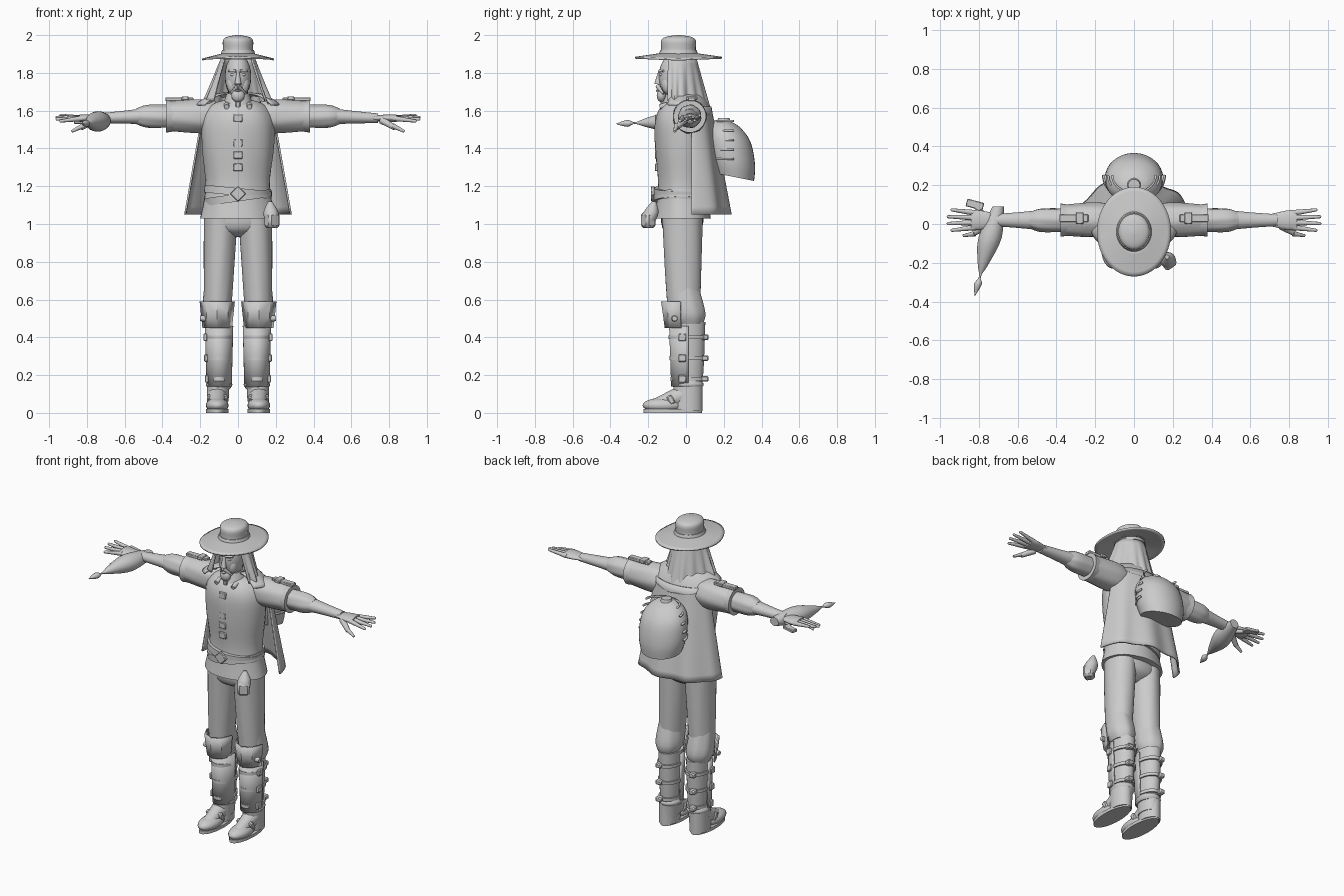
import bpy, bmesh, math
from math import sin, cos, pi
from mathutils import Vector, Matrix

if "Cube" in bpy.data.objects:
    bpy.data.objects.remove(bpy.data.objects["Cube"], do_unlink=True)

GREY = (0.6, 0.6, 0.6, 1)
clay = bpy.data.materials.new("plain_grey")
clay.use_nodes = True
clay.diffuse_color = GREY
clay.node_tree.nodes["Principled BSDF"].inputs["Base Color"].default_value = GREY

# Shared centres: (x, y) for upright parts, (y, z) for arms
HEAD, BODY, PACK = (0, -.04), (0, -.02), (0, .25)
ARM, WRIST = (.02, 1.57), (.02, 1.56)
HIP, KNEE, SHIN = (.09, -.02), (.11, -.01), (.1, .01)


def finish(name, bm, angle=40, thick=0):
    bmesh.ops.recalc_face_normals(bm, faces=bm.faces)
    mesh = bpy.data.meshes.new(name)
    bm.to_mesh(mesh)
    bm.free()
    mesh.materials.append(clay)
    ob = bpy.data.objects.new(name, mesh)
    bpy.context.collection.objects.link(ob)
    if thick:
        mod = ob.modifiers.new("thickness", "SOLIDIFY")
        mod.thickness, mod.offset = thick, 0
    bpy.ops.object.select_all(action="DESELECT")
    ob.select_set(True)
    bpy.context.view_layer.objects.active = ob
    bpy.ops.object.shade_smooth_by_angle(angle=math.radians(angle))
    return ob


def smooth_rows(rows, steps):
    """Catmull-Rom interpolation between profile points."""
    last = len(rows) - 1
    out = []
    for i in range(last):
        a, b, c, d = [Vector(rows[min(max(j, 0), last)]) for j in range(i - 1, i + 3)]
        for k in range(steps):
            t = k / steps
            out.append(b + t / 2 * (c - a + t * (2*a - 5*b + 4*c - d + t * (3*(b - c) + d - a))))
    return out + [Vector(rows[last])]


def loft(name, at, rows, side=1, axis="Z", flat=1, to=None, fold=0, shear=0, seg=32, steps=4):
    """Rows are (position, radius) along an axis; the centre runs from at to to."""
    bm = bmesh.new()
    start, end = Vector(at), Vector(to or at)
    first, last = rows[0][0], rows[-1][0]
    rings = []
    for t, radius in smooth_rows(rows, steps):
        centre = start.lerp(end, (t - first) / (last - first))
        ring = []
        for k in range(seg):
            w = 2 * pi * k / seg
            r = radius * (1 + fold * sin(7 * w + 9 * t))
            u, v = centre.x + r * cos(w), centre.y + r * flat * sin(w)
            x, y, z = {"X": (t, u, v), "Y": (u, t, v), "Z": (u, v, t)}[axis]
            ring.append(bm.verts.new((x * side, y, z - shear * (y - centre.y))))
        rings.append(ring)
    for p, q in zip(rings, rings[1:]):
        for k in range(seg):
            n = (k + 1) % seg
            bm.faces.new((p[k], p[n], q[n], q[k]))
    bm.faces.new(rings[0])
    bm.faces.new(rings[-1])
    return finish(name, bm)


def sheet(name, func, nu, nv, thick=.01, angle=60):
    """Cloth or plate from func(u, v), u in -1..1 and v in 0..1."""
    bm = bmesh.new()
    grid = [[bm.verts.new(func(2 * i / nu - 1, j / nv)) for j in range(nv + 1)] for i in range(nu + 1)]
    for p, q in zip(grid, grid[1:]):
        for j in range(nv):
            bm.faces.new((p[j], q[j], q[j + 1], p[j + 1]))
    bmesh.ops.remove_doubles(bm, verts=bm.verts, dist=.0001)
    return finish(name, bm, angle, thick)


def band(name, at, low, high, side=1, flat=1, sweep=1.6, panels=20, angle=40):
    """Front-facing curved plate between two (height, radius) edges."""
    def surface(u, v):
        z, r = Vector(low).lerp(Vector(high), v)
        return side * (at[0] + r * sin(sweep * u)), at[1] - r * flat * cos(sweep * u), z
    return sheet(name, surface, panels, 2, angle=angle)


def rod(name, start, end, r1, r2, seg=12):
    p, q = Vector(start), Vector(end)
    bm = bmesh.new()
    turn = (q - p).to_track_quat("Z", "Y").to_matrix().to_4x4()
    bmesh.ops.create_cone(bm, cap_ends=True, segments=seg, radius1=r1, radius2=r2,
                          depth=(q - p).length, matrix=Matrix.Translation((p + q) / 2) @ turn)
    return finish(name, bm)


def ball(name, loc, size):
    bm = bmesh.new()
    place = Matrix.Translation(loc) @ Matrix.Diagonal((*size, 1))
    bmesh.ops.create_uvsphere(bm, u_segments=24, v_segments=12, radius=1, matrix=place)
    return finish(name, bm)


def box(name, loc, size, axis="Z", turn=0):
    bm = bmesh.new()
    place = Matrix.Translation(loc) @ Matrix.Rotation(math.radians(turn), 4, axis)
    bmesh.ops.create_cube(bm, size=1, matrix=place @ Matrix.Diagonal((*size, 1)))
    bmesh.ops.bevel(bm, geom=bm.edges[:], offset=min(size) / 5, segments=1, affect="EDGES")
    return finish(name, bm)


# Hat
def brim(u, v):
    w, reach = pi * u, .4 + .6 * v
    return .19 * reach * cos(w), HEAD[1] + .23 * reach * sin(w), 1.9 - .03 * v + .01 * v * abs(sin(w))


sheet("hat_brim", brim, 48, 6)
loft("hat_crown", HEAD, [(1.87, .09), (1.92, .08), (1.97, .08), (1.99, .06), (2, .01)], flat=1.15)
loft("hat_band", HEAD, [(1.89, .095), (1.92, .085)], flat=1.13, steps=1)

# Head and face
ball("head", (0, -.06, 1.78), (.07, .085, .12))
rod("neck", (0, -.03, 1.6), (0, -.04, 1.72), .06, .05)
rod("nose", (0, -.14, 1.81), (0, -.15, 1.74), .006, .018)
ball("beard", (0, -.13, 1.68), (.035, .025, .035))
ball("lower_lip", (0, -.15, 1.706), (.016, .01, .006))
for s, side in ((1, "left_"), (-1, "right_")):
    rod(side + "moustache", (0, -.15, 1.73), (s * .04, -.12, 1.69), .012, .005)
    ball(side + "eye", (s * .026, -.13, 1.79), (.014, .01, .008))
    rod(side + "brow", (s * .01, -.14, 1.81), (s * .05, -.12, 1.81), .008, .005)
    ball(side + "cheek", (s * .03, -.1, 1.74), (.03, .03, .05))


# Neck veil, shoulder mantle and cape
def veil(u, v):
    w = 2.2 * u
    back = max(cos(w), 0)
    ripple = 1 + .07 * v * sin(15 * w)
    depth = .09 + .13 * v * back
    return .085 * (1 + v) * sin(w) * ripple, HEAD[1] + depth * cos(w) * ripple, 1.88 - v * (.23 + .26 * back)


def mantle(u, v):
    w = 2.2 * u
    depth = .08 + v * (.08 if cos(w) > 0 else .05)
    return (.08 + .14 * v) * sin(w), BODY[1] + depth * cos(w), 1.69 - v * v * (.06 + .06 * max(cos(w), 0))


def cape(u, v):
    w = pi / 2 * u
    back = max(cos(w), 0)
    return (.18 + .1 * v) * sin(w), .03 + .1 * (1 + v) * back + .01 * v * sin(8 * w), 1.62 - .57 * v


sheet("neck_veil", veil, 72, 12)
sheet("shoulder_mantle", mantle, 40, 8)
sheet("cape", cape, 48, 14)

# Tunic, collar, placket and belts
loft("tunic", BODY, [(1.03, .2), (1.2, .17), (1.4, .19), (1.55, .19), (1.63, .14), (1.66, .06)], flat=.75, fold=.01)
loft("collar", HEAD, [(1.63, .08), (1.69, .06)], flat=1.1)
for i in range(5):
    box("placket_tab", (0, -.155, 1.3 + i * .065), (.05, .02, .04))
box("collar_clasp", (0, -.12, 1.64), (.025, .03, .05))
for name, height, tilt in (("belt", 1.17, .1), ("hanging_belt", 1.14, -.14)):
    belt = loft(name, BODY, [(-.02, .18), (.02, .18)], flat=.84)
    belt.location.z, belt.rotation_euler.y = height, tilt
box("belt_buckle", (0, -.175, 1.16), (.06, .02, .06), "Y", 45)
loft("belt_bottle", (.18, -.2), [(1, .03), (1.06, .04), (1.12, .01)], to=(.17, -.17))
box("belt_pouch", (.18, -.2, 1.02), (.07, .06, .08), "Z", 35)
loft("trouser_seat", BODY, [(.93, .06), (.98, .17), (1.1, .18)], flat=.62)

for s, side in ((1, "left_"), (-1, "right_")):
    # Sleeves and forearm
    loft(side + "sleeve", ARM, [(.12, .08), (.2, .09), (.36, .08)], s, "X", fold=.02)
    loft(side + "sleeve_cuff", ARM, [(.34, .08), (.38, .086)], s, "X", steps=1)
    loft(side + "under_sleeve", ARM, [(.36, .06), (.48, .06), (.54, .04)], s, "X", fold=.03)
    loft(side + "forearm", ARM, [(.5, .05), (.6, .04), (.74, .03)], s, "X", flat=.85, to=WRIST)
    box(side + "shoulder_strap", (s * .31, .03, 1.66), (.15, .04, .02))
    box(side + "shoulder_buckle", (s * .28, .03, 1.665), (.04, .06, .02))
    rod(side + "tunic_button", (s * .06, -.1, 1.63), (s * .06, -.14, 1.62), .016, .013)

    # Hand with spread fingers
    loft(side + "palm", WRIST, [(.7, .03), (.79, .05), (.84, .05)], s, "X", flat=.4)
    for i in range(4):
        spread = i - 1.5
        tip = (s * (.96 - .01 * spread ** 2), .02 + .035 * spread, 1.56 + .01 * spread)
        rod(side + "finger", (s * .82, .02 + .025 * spread, 1.56), tip, .015, .008)
        ball(side + "fingertip", tip, [.008] * 3)
    rod(side + "thumb_base", (s * .76, -.01, 1.55), (s * .83, -.05, 1.51), .02, .014)
    rod(side + "thumb_tip", (s * .82, -.05, 1.52), (s * .88, -.06, 1.49), .014, .007)

    # Trouser leg, knee and boot
    loft(side + "trouser_leg", KNEE, [(.5, .07), (.75, .08), (1.05, .09)], s, flat=1.2, to=HIP, fold=.01)
    loft(side + "knee_puff", (.11, .02), [(.47, .06), (.53, .08), (.66, .07)], s, flat=1.15, to=KNEE, fold=.02)
    loft(side + "boot_shaft", SHIN, [(.06, .05), (.25, .06), (.48, .066)], s, flat=1.4)
    band(side + "shin_guard", SHIN, (.14, .062), (.46, .07), s, flat=1.35)
    band(side + "knee_guard", KNEE, (.45, .075), (.59, .09), s, flat=1.3, sweep=1.4, panels=4, angle=20)
    rod(side + "knee_stud", (s * .17, -.06, .5), (s * .2, -.06, .5), .017, .014)
    for i in range(3):
        z, r = .18 + .11 * i, .065 + .004 * i
        loft(side + "boot_strap", SHIN, [(z - .01, r), (z + .01, r)], s, flat=1.4, steps=1)
        box(side + "strap_buckle", (s * (.1 + r), -.02, z), (.02, .04, .04))
        box(side + "strap_end", (s * .12, .1, z), (.04, .04, .03))
    loft(side + "ankle_roll", SHIN, [(.13, .06), (.15, .07), (.17, .06)], s, flat=1.2)

    # Shoe
    loft(side + "shoe_heel", (.11, .01), [(.01, .055), (.14, .055)], s, flat=1.4)
    rod(side + "shoe_instep", (s * .11, 0, .1), (s * .11, -.15, .04), .055, .04)
    ball(side + "shoe_toe", (s * .11, -.12, .04), (.06, .11, .04))
    loft(side + "shoe_sole", (.11, -.07), [(0, .06), (.02, .06)], s, flat=2.6, steps=1)
    box(side + "shoe_strap", (s * .11, -.08, .07), (.11, .03, .05), "X", 30)

# Domed back pack with ribs
loft("back_pack", PACK, [(1.25, .13), (1.34, .15), (1.46, .14), (1.53, .08), (1.55, .01)],
     flat=.85, to=(0, .21), shear=.2)
for i in range(5):
    z, r = 1.34 + .05 * i, .16 - .003 * i * i
    band("pack_rib", PACK, (z, r), (z + .01, r), flat=.8)
loft("pack_knob", (0, .2), [(1.53, .04), (1.56, .03)])

# Hand bellows with a dart nozzle
loft("bellows", (-.7, 1.55), [(.09, .03), (-.07, .06), (-.2, .03), (-.27, .005), (-.31, .02), (-.37, .001)],
     axis="Y", flat=.9, to=(-.82, 1.53))
box("bellows_handle", (-.82, .1, 1.54), (.09, .04, .02), "Z", -15)
rod("bellows_grip", (-.73, .02, 1.54), (-.82, .09, 1.54), .012, .01)
